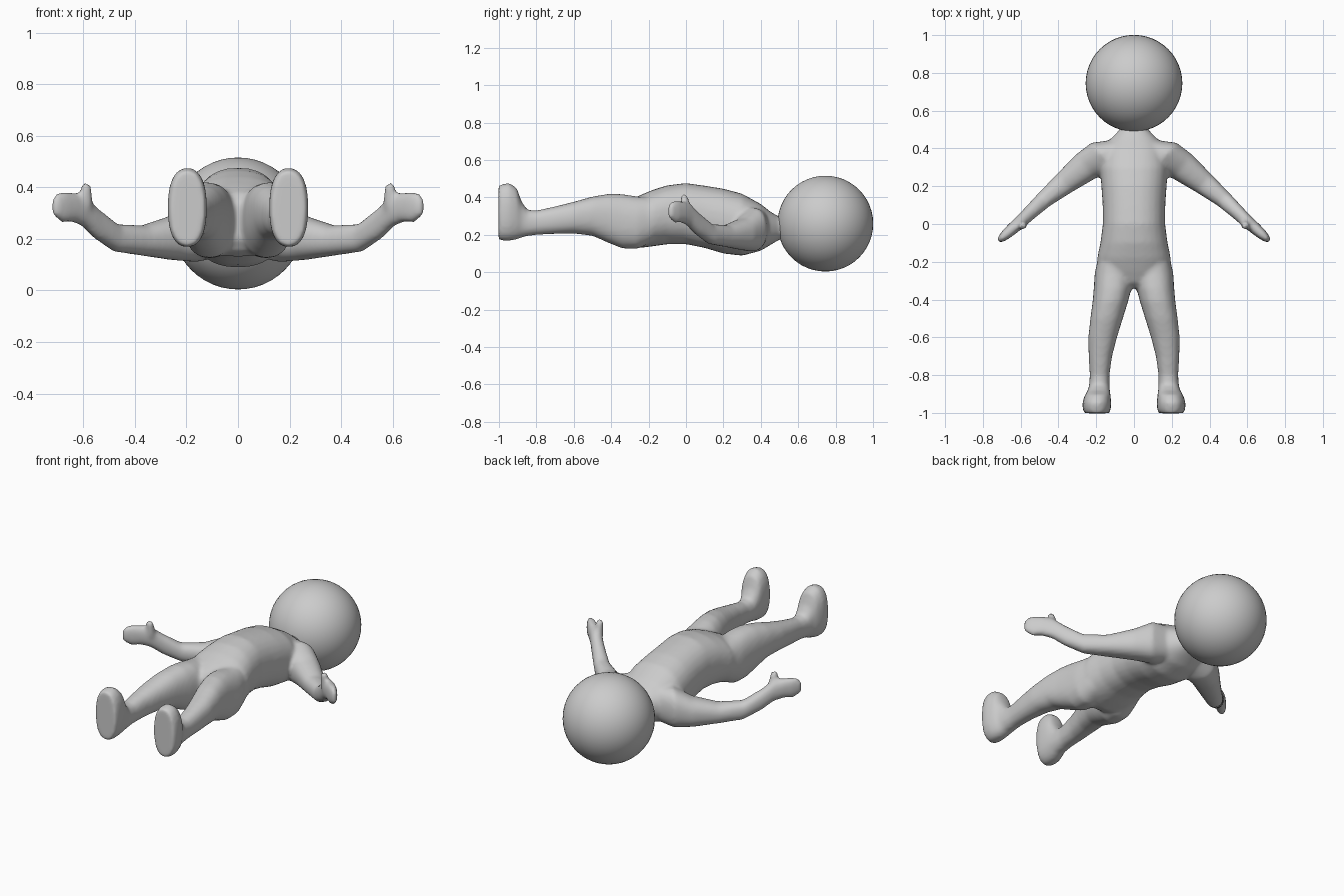
import bpy, bmesh, math
from mathutils import Vector

skin = bpy.data.materials.new("plain_grey")
skin.diffuse_color = (0.6, 0.6, 0.6, 1)
SIDES = 28


def loft(bm, rings, heading=None, power=2.3, mirror=1):
    """Skin upright oval rings (x, y, half_width, z_low, z_high) and cap both ends."""
    loops = []
    for x, y, w, lo, hi in rings:
        side = Vector((1, 0, 0))
        if heading:
            side = Vector((-heading[1], heading[0], 0)).normalized()
        loop = []
        for i in range(SIDES):
            t = math.tau * i / SIDES
            c, s = math.cos(t), math.sin(t)
            u = math.copysign(abs(c) ** (2 / power), c) * w
            v = math.copysign(abs(s) ** (2 / power), s) * (hi - lo) / 2
            p = Vector((x, y, (lo + hi) / 2 + v)) + side * u
            p.x *= mirror
            loop.append(bm.verts.new(p))
        loops.append(loop)
    faces = [bm.faces.new(loops[0]), bm.faces.new(loops[-1])]
    for a, b in zip(loops, loops[1:]):
        for i in range(SIDES):
            j = (i + 1) % SIDES
            faces.append(bm.faces.new((a[i], a[j], b[j], b[i])))
    bmesh.ops.recalc_face_normals(bm, faces=faces)


bm = bmesh.new()

# Torso, from neck to hips
loft(bm, [(0, 0.56, 0.07, 0.19, 0.30), (0, 0.50, 0.075, 0.175, 0.295),
          (0, 0.45, 0.125, 0.145, 0.325), (0, 0.40, 0.16, 0.115, 0.365),
          (0, 0.30, 0.18, 0.088, 0.42), (0, 0.20, 0.173, 0.10, 0.447),
          (0, 0.10, 0.166, 0.13, 0.463), (0, 0.0, 0.165, 0.15, 0.477),
          (0, -0.10, 0.178, 0.15, 0.465), (0, -0.18, 0.195, 0.138, 0.44),
          (0, -0.25, 0.19, 0.13, 0.41), (0, -0.31, 0.13, 0.15, 0.38),
          (0, -0.34, 0.06, 0.20, 0.34)])

for m in (1, -1):
    # Leg
    loft(bm, [(0.10, -0.18, 0.09, 0.16, 0.40), (0.108, -0.26, 0.10, 0.125, 0.405),
              (0.113, -0.34, 0.10, 0.127, 0.418), (0.125, -0.41, 0.094, 0.155, 0.42),
              (0.145, -0.50, 0.086, 0.195, 0.405), (0.166, -0.60, 0.076, 0.207, 0.377),
              (0.178, -0.70, 0.062, 0.205, 0.352), (0.182, -0.80, 0.052, 0.20, 0.33),
              (0.184, -0.87, 0.055, 0.19, 0.335)], mirror=m)
    # Foot with toes up and a flat sole
    loft(bm, [(0.183, -0.84, 0.052, 0.20, 0.32), (0.186, -0.88, 0.058, 0.185, 0.38),
              (0.192, -0.905, 0.068, 0.175, 0.452), (0.197, -0.945, 0.076, 0.168, 0.477),
              (0.197, -0.98, 0.075, 0.168, 0.472), (0.197, -1.002, 0.066, 0.175, 0.463)],
         power=2.4, mirror=m)
    # Arm and flat hand
    loft(bm, [(0.06, 0.385, 0.08, 0.14, 0.34), (0.16, 0.355, 0.10, 0.11, 0.345),
              (0.255, 0.305, 0.082, 0.118, 0.29), (0.37, 0.215, 0.062, 0.135, 0.252),
              (0.475, 0.13, 0.046, 0.15, 0.258), (0.55, 0.06, 0.038, 0.20, 0.32),
              (0.60, 0.012, 0.034, 0.248, 0.37), (0.64, -0.022, 0.032, 0.265, 0.38),
              (0.68, -0.057, 0.027, 0.263, 0.385), (0.705, -0.08, 0.019, 0.28, 0.375),
              (0.719, -0.092, 0.012, 0.30, 0.35)], heading=(0.75, -0.66), mirror=m)
    # Thumb
    for k in range(7):
        f = k / 6
        ball = bmesh.ops.create_icosphere(bm, subdivisions=2, radius=0.030 - 0.008 * f)
        at = Vector((0.59 * m, 0.005 - 0.015 * f, 0.33 + 0.068 * f))
        bmesh.ops.translate(bm, verts=ball["verts"], vec=at)

mesh = bpy.data.meshes.new("body")
bm.to_mesh(mesh)
bm.free()
body = bpy.data.objects.new("body", mesh)
bpy.context.collection.objects.link(body)
mesh.materials.append(skin)

# Fuse the limbs into one soft skin
remesh = body.modifiers.new("fuse", "REMESH")
remesh.mode = "VOXEL"
remesh.voxel_size = 0.011
remesh.use_smooth_shade = True
soft = body.modifiers.new("soften", "SMOOTH")
soft.factor = 0.5
soft.iterations = 8

# Round head
bpy.ops.mesh.primitive_uv_sphere_add(segments=48, ring_count=24, radius=0.256,
                                     location=(0, 0.745, 0.26))
head = bpy.context.object
head.name = "head"
head.data.materials.append(skin)
bpy.ops.object.shade_smooth()
